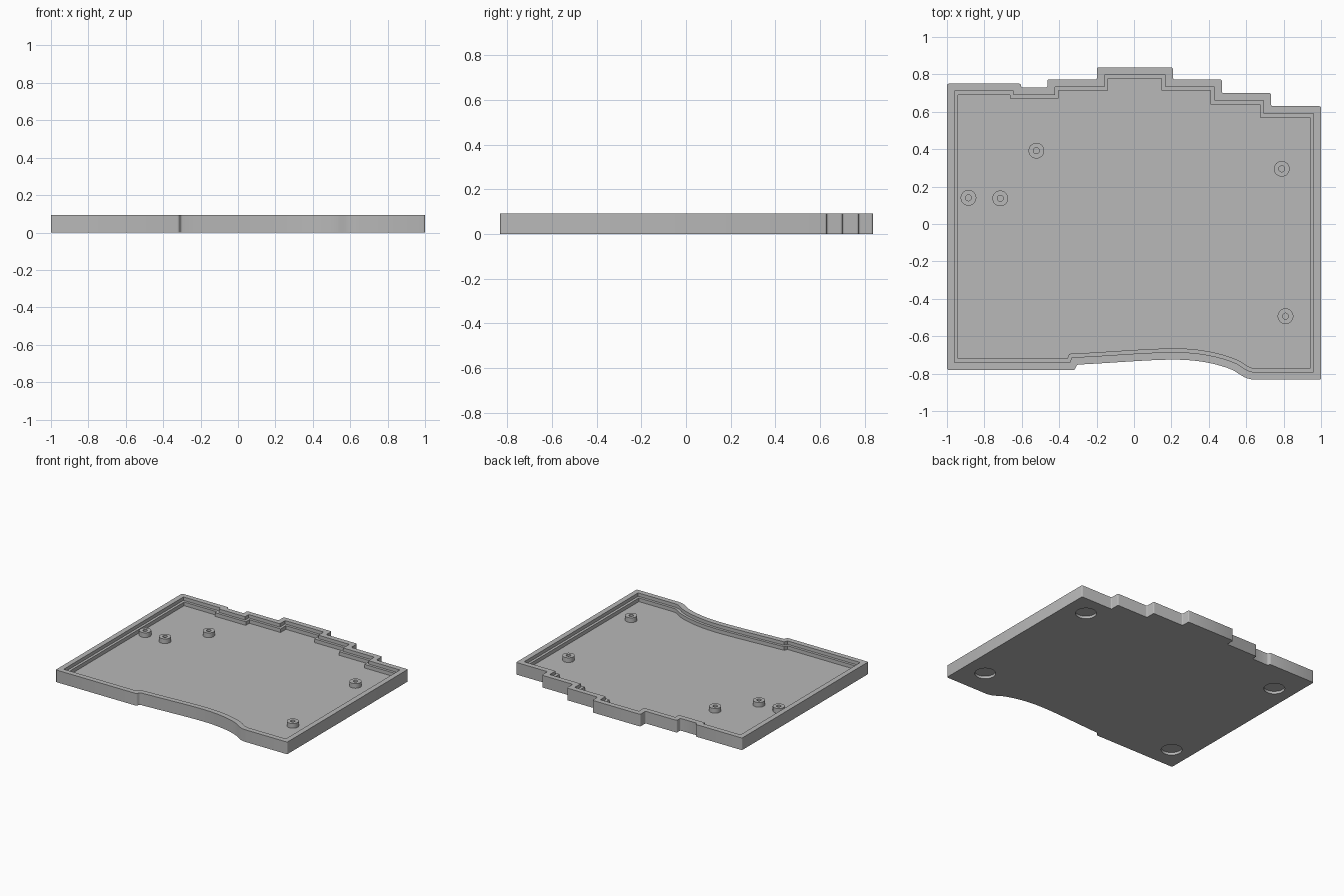
import bpy, bmesh, math
from mathutils import Vector
from mathutils.geometry import interpolate_bezier

HEIGHT, LEDGE, FLOOR, BOSS_TOP = 0.093, 0.067, 0.039, 0.075

cube = bpy.data.objects.get("Cube")
if cube:
    bpy.data.objects.remove(cube, do_unlink=True)

grey = bpy.data.materials.new("plain grey")
grey.use_nodes = True
grey.diffuse_color = (0.48, 0.48, 0.48, 1)
grey.node_tree.nodes["Principled BSDF"].inputs["Base Color"].default_value = grey.diffuse_color


def inset(points, distance):
    """Mitred inward offset of a counter-clockwise outline."""
    result = []
    for i, p in enumerate(points):
        a = (p - points[i - 1]).normalized()
        b = (points[(i + 1) % len(points)] - p).normalized()
        na, nb = Vector((-a.y, a.x)), Vector((-b.y, b.x))
        result.append(p + (na + nb) * distance / (1 + na.dot(nb)))
    return result


def circle(radius, centre, sides=32):
    return [Vector((centre[0] + radius * math.cos(math.tau * i / sides),
                    centre[1] + radius * math.sin(math.tau * i / sides)))
            for i in range(sides)]


def loft(name, rings, round_corners=False):
    """Skin a list of (outline, height) rings and cap both ends."""
    bm = bmesh.new()
    loops = [[bm.verts.new((p.x, p.y, z)) for p in outline] for outline, z in rings]
    n = len(loops[0])
    for low, high in zip(loops, loops[1:]):
        for i in range(n):
            j = (i + 1) % n
            bm.faces.new((low[i], low[j], high[j], high[i]))
    bm.faces.new(loops[0][::-1])
    bm.faces.new(loops[-1])
    if round_corners:
        pts, edges = rings[0][0], []
        for i in range(n):
            turn = (pts[i] - pts[i - 1]).angle(pts[(i + 1) % n] - pts[i])
            if turn > math.radians(40):
                edges.append(bm.edges.get((loops[0][i], loops[1][i])))
        bmesh.ops.bevel(bm, geom=edges, offset=0.009, segments=3,
                        profile=0.5, affect='EDGES')
    bmesh.ops.recalc_face_normals(bm, faces=bm.faces)
    mesh = bpy.data.meshes.new(name)
    bm.to_mesh(mesh)
    bm.free()
    mesh.materials.append(grey)
    obj = bpy.data.objects.new(name, mesh)
    bpy.context.collection.objects.link(obj)
    return obj


def activate(obj):
    bpy.ops.object.select_all(action='DESELECT')
    obj.select_set(True)
    bpy.context.view_layer.objects.active = obj


# Tray outline: front edge with its curved hollow, then the stepped back edge
outline = [Vector((-1, -0.78)), Vector((-0.316, -0.78))]
hollow = [((-0.305, -0.752), (-0.1, -0.742), (0.08, -0.725), (0.22, -0.725)),
          ((0.22, -0.725), (0.36, -0.725), (0.47, -0.755), (0.53, -0.782)),
          ((0.53, -0.782), (0.565, -0.80), (0.59, -0.832), (0.65, -0.832))]
for k, handles in enumerate(hollow):
    samples = interpolate_bezier(*[Vector((*h, 0)) for h in handles], 8)
    outline += [s.to_2d() for s in samples[(1 if k else 0):]]
outline += [Vector((1, -0.832))]
steps = [(1, 0.63), (0.733, 0.70), (0.47, 0.773), (0.208, 0.837),
         (-0.198, 0.773), (-0.463, 0.73), (-0.604, 0.75), (-1, None)]
for (x, y), (next_x, _) in zip(steps, steps[1:]):
    outline += [Vector((x, y)), Vector((next_x, y))]

# Tray shell: outer wall, rim, recessed ledge, floor
rim, lip = inset(outline, 0.04), inset(outline, 0.06)
tray = loft("tray", [(outline, 0), (outline, HEIGHT), (rim, HEIGHT),
                     (rim, LEDGE), (lip, LEDGE), (lip, FLOOR)], round_corners=True)

# Round foot recesses in the underside
for spot in [(0.83, 0.47), (0.83, -0.62), (-0.845, 0.51), (-0.845, -0.60)]:
    disc = circle(0.073, spot, 48)
    cutter = loft("recess_cutter", [(disc, -0.05), (disc, 0.02)])
    cutter.hide_render = True
    cut = tray.modifiers.new("recess", 'BOOLEAN')
    cut.object, cut.operation, cut.solver = cutter, 'DIFFERENCE', 'EXACT'
    activate(tray)
    bpy.ops.object.modifier_apply(modifier=cut.name)
    bpy.data.objects.remove(cutter, do_unlink=True)

# Hollow screw bosses on the floor
parts = [tray]
for i, spot in enumerate([(-0.885, 0.14), (-0.715, 0.137), (-0.522, 0.392),
                          (0.79, 0.295), (0.81, -0.493)]):
    wall, hole = circle(0.042, spot), circle(0.016, spot)
    parts.append(loft(f"screw_boss_{i + 1}", [(wall, FLOOR - 0.005), (wall, BOSS_TOP),
                                              (hole, BOSS_TOP), (hole, FLOOR + 0.002)]))

for part in parts:
    activate(part)
    bpy.ops.object.shade_smooth_by_angle(angle=math.radians(35))
